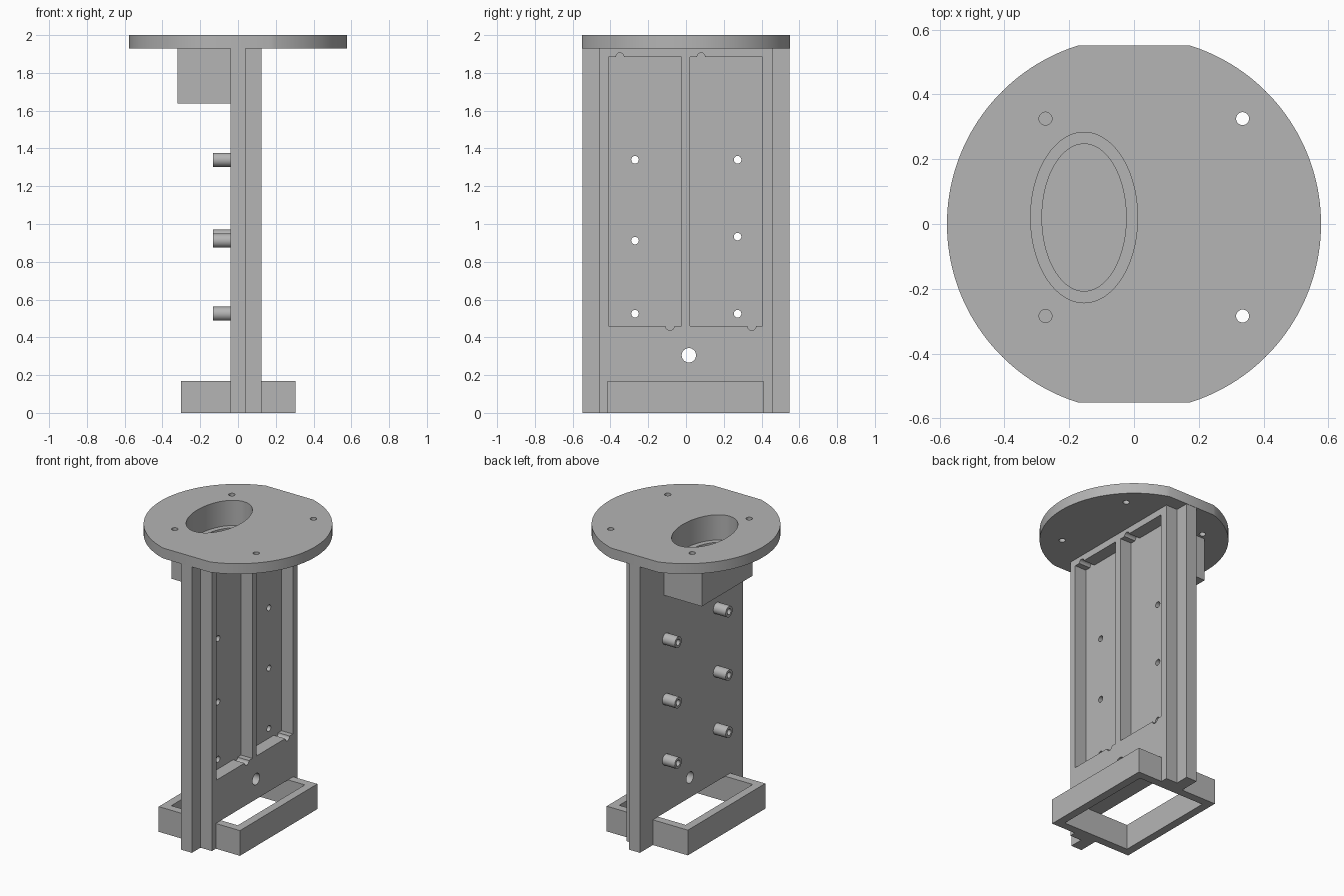
import bpy, bmesh, math

if "Cube" in bpy.data.objects:
    bpy.data.objects.remove(bpy.data.objects["Cube"], do_unlink=True)

grey = bpy.data.materials.new("plain_grey")
grey.use_nodes = True
grey.diffuse_color = (0.46, 0.46, 0.46, 1)
grey.node_tree.nodes["Principled BSDF"].inputs["Base Color"].default_value = grey.diffuse_color


def prism(name, outline, lo, hi, axis="Z"):
    """Extrude a 2D outline from lo to hi along the X or Z axis."""
    bm = bmesh.new()
    ends = []
    for t in (lo, hi):
        ends.append([bm.verts.new((a, b, t) if axis == "Z" else (t, a, b)) for a, b in outline])
    n = len(outline)
    bm.faces.new(ends[0])
    bm.faces.new(ends[1])
    for i in range(n):
        j = (i + 1) % n
        bm.faces.new((ends[0][i], ends[0][j], ends[1][j], ends[1][i]))
    bmesh.ops.recalc_face_normals(bm, faces=bm.faces)
    mesh = bpy.data.meshes.new(name)
    bm.to_mesh(mesh)
    bm.free()
    mesh.materials.append(grey)
    obj = bpy.data.objects.new(name, mesh)
    bpy.context.collection.objects.link(obj)
    return obj


def box(name, x, y, z):
    corners = [(x[0], y[0]), (x[1], y[0]), (x[1], y[1]), (x[0], y[1])]
    return prism(name, corners, z[0], z[1])


def ellipse(a, b, ra, rb, n=32):
    return [(a + ra * math.cos(math.tau * i / n), b + rb * math.sin(math.tau * i / n))
            for i in range(n)]


def rod(a, b, r, lo, hi, axis="X", name="cutter"):
    return prism(name, ellipse(a, b, r, r), lo, hi, axis)


def cut(obj, *cutters):
    """Subtract each cutter, then discard it."""
    bpy.context.view_layer.objects.active = obj
    for c in cutters:
        mod = obj.modifiers.new("cut", "BOOLEAN")
        mod.operation = "DIFFERENCE"
        mod.solver = "EXACT"
        mod.object = c
        bpy.ops.object.modifier_apply(modifier=mod.name)
        bpy.data.objects.remove(c, do_unlink=True)


def wide_bore():
    return prism("cutter", ellipse(-0.154, 0.02, 0.165, 0.263, 96), 1.83, 2.1)


def narrow_bore():
    return prism("cutter", ellipse(-0.154, 0.02, 0.13, 0.227, 96), 1.64, 2.1)


def frame_opening():
    return box("cutter", (-0.246, 0.25), (-0.36, 0.355), (-0.1, 0.17))


def cable_hole():
    return rod(0.015, 0.305, 0.038, -0.5, 0.5)


# Round top plate with two flat sides, screw holes and an oval opening
radius, flat = 0.577, 0.55
half = math.asin(flat / radius)
steps = 64
rim = []
for start in (0, math.pi):
    for i in range(steps + 1):
        angle = start - half + 2 * half * i / steps
        rim.append((radius * math.cos(angle), radius * math.sin(angle)))
top_plate = prism("top_plate", rim, 1.93, 2.0)
screws = [rod(x, y, 0.02, 1.8, 2.1, "Z") for x in (-0.273, 0.335) for y in (-0.284, 0.325)]
cut(top_plate, wide_bore(), *screws)

# Stepped oval socket below the top plate
socket = box("oval_socket", (-0.321, -0.04), (-0.25, 0.29), (1.639, 1.93))
cut(socket, wide_bore(), narrow_bore())

# Upright back plate with mounting holes
posts = [(y, z) for y, heights in ((-0.27, (0.525, 0.912, 1.34)), (0.273, (0.525, 0.933, 1.34)))
         for z in heights]
back_plate = box("back_plate", (-0.04, 0.04), (-0.548, 0.548), (0, 1.93))
cut(back_plate, wide_bore(), narrow_bore(), frame_opening(), cable_hole(),
    *[rod(y, z, 0.02, -0.5, 0.5) for y, z in posts])

# Hollow standoffs
for i, (y, z) in enumerate(posts):
    standoff = rod(y, z, 0.037, -0.133, -0.04, name=f"standoff_{i + 1}")
    cut(standoff, rod(y, z, 0.02, -0.5, 0.5))

# Thick panel with two notched pockets
panel = box("pocket_panel", (0.04, 0.125), (-0.457, 0.457), (0, 1.93))
bottom, top = 0.46, 1.885
pockets = [box("cutter", (0.0, 0.3), y, (bottom, top)) for y in ((-0.41, -0.025), (0.021, 0.406))]
notches = [rod(y, top, 0.021, 0.0, 0.3) for y in (-0.35, 0.08)]
notches += [rod(y, bottom, 0.023, 0.0, 0.3) for y in (-0.085, 0.348)]
cut(panel, frame_opening(), cable_hole(), *pockets, *notches)

# Open rectangular foot frame
foot = box("foot_frame", (-0.301, 0.305), (-0.415, 0.41), (0, 0.17))
cut(foot, box("cutter", (-0.246, 0.25), (-0.36, 0.355), (-0.1, 0.3)))

# Smooth the round walls, keep edges sharp
bpy.ops.object.select_all(action="DESELECT")
for obj in bpy.context.collection.objects:
    if obj.type == "MESH" and grey.name in obj.data.materials:
        obj.select_set(True)
        bpy.context.view_layer.objects.active = obj
bpy.ops.object.shade_smooth_by_angle(angle=math.radians(30))
